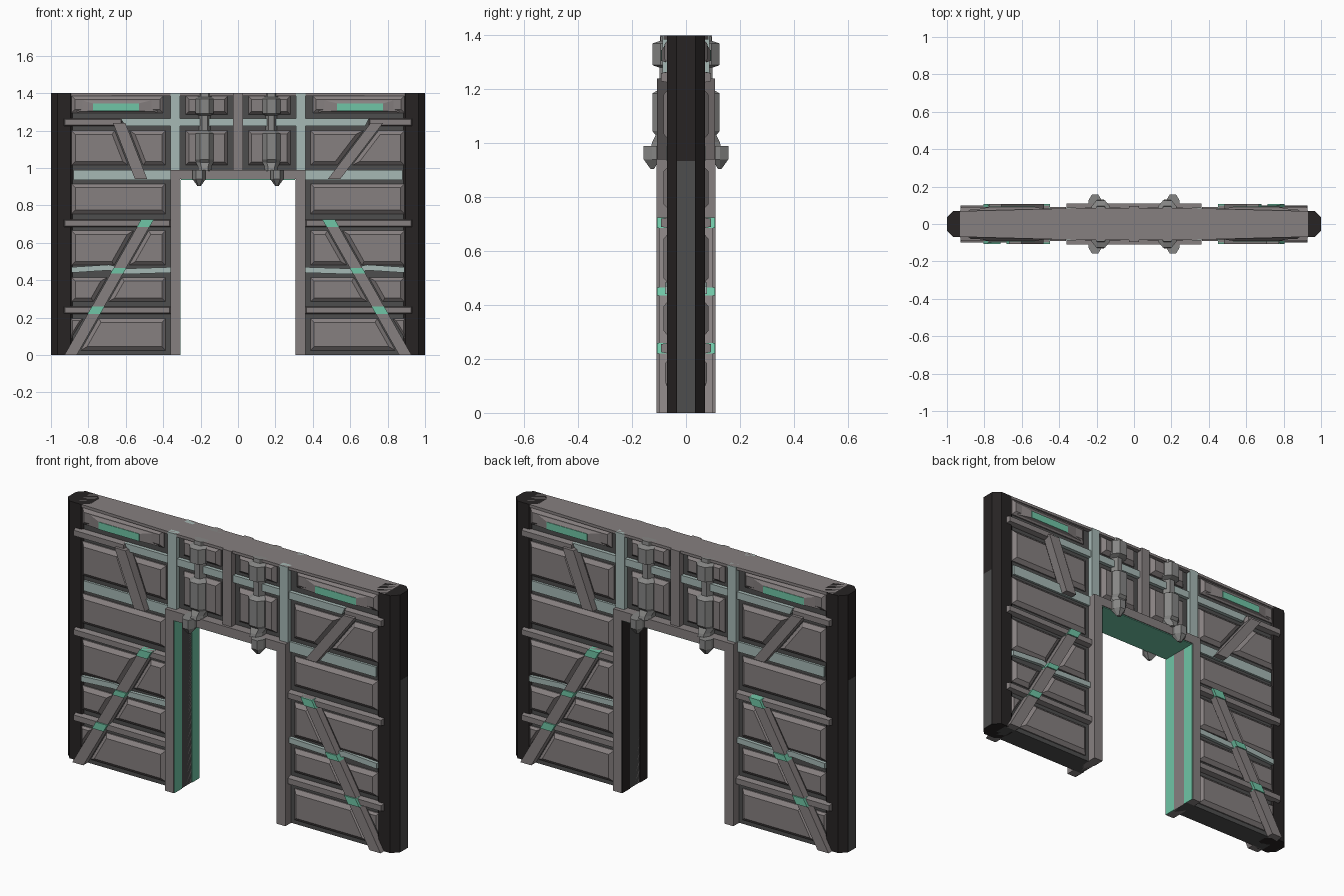
import bpy, bmesh, math
from mathutils import Vector

if "Cube" in bpy.data.objects:
    bpy.data.objects.remove(bpy.data.objects["Cube"])


def material(name, r, g, b):
    m = bpy.data.materials.new(name)
    m.diffuse_color = (r, g, b, 1)
    m.use_nodes = True
    m.node_tree.nodes["Principled BSDF"].inputs["Base Color"].default_value = m.diffuse_color
    return m


STONE = material("warm_grey", .24, .215, .215)
GREY = material("mid_grey", .24, .24, .235)
DARK = material("dark_grey", .075, .075, .075)
BLACK = material("black", .02, .017, .017)
PALE = material("pale_trim", .38, .48, .46)
GREEN = material("green_accent", .16, .56, .38)
front_parts = []


def loft(name, rings, mat):
    """Skin equal-length rings of 3D points and cap both ends."""
    bm = bmesh.new()
    vs = [[bm.verts.new(p) for p in r] for r in rings]
    n = len(vs[0])
    for a, b in zip(vs, vs[1:]):
        for i in range(n):
            bm.faces.new((a[i], a[(i + 1) % n], b[(i + 1) % n], b[i]))
    bm.faces.new(vs[0][::-1])
    bm.faces.new(vs[-1])
    bmesh.ops.recalc_face_normals(bm, faces=bm.faces)
    me = bpy.data.meshes.new(name)
    bm.to_mesh(me)
    bm.free()
    me.materials.append(mat)
    ob = bpy.data.objects.new(name, me)
    bpy.context.collection.objects.link(ob)
    return ob


def box(name, x0, x1, y0, y1, z0, z1, mat):
    r = [(x0, y0), (x1, y0), (x1, y1), (x0, y1)]
    return loft(name, [[(x, y, z) for x, y in r] for z in (z0, z1)], mat)


def inset(pts, d):
    """Offset a convex polygon inwards."""
    p = [Vector(q) for q in pts]
    n = len(p)
    area = sum(p[i].x * p[(i + 1) % n].y - p[i].y * p[(i + 1) % n].x for i in range(n))
    s = 1 if area > 0 else -1
    out = []
    for i in range(n):
        e0 = (p[i] - p[i - 1]).normalized()
        e1 = (p[(i + 1) % n] - p[i]).normalized()
        n0, n1 = Vector((-e0.y, e0.x)) * s, Vector((-e1.y, e1.x)) * s
        out.append(p[i] + (n0 + n1) * d / (1 + n0.dot(n1)))
    return out


def relief(name, pts, depth, mat, bevel=0.0):
    """Raised front plate from an x/z outline, with sloping edges."""
    top = inset(pts, bevel) if bevel else pts
    rings = [[(q[0], -.055, q[1]) for q in pts]]
    if bevel:
        rings.append([(q[0], -.066, q[1]) for q in pts])
    rings.append([(q[0], -depth, q[1]) for q in top])
    ob = loft(name, rings, mat)
    front_parts.append(ob)
    return ob


def rect(s, u0, u1, z0, z1):
    return [(s * u0, z0), (s * u1, z0), (s * u1, z1), (s * u0, z1)]


# dark wall core with the doorway cut out of its outline
outline = [(-.93, 0), (-.31, 0), (-.31, .94), (.31, .94), (.31, 0), (.93, 0), (.93, 1.39), (-.93, 1.39)]
loft("wall_core", [[(x, y, z) for x, z in outline] for y in (-.06, .06)], DARK)

# top cap, slightly narrower at its ends
half = [(-.93, -.068), (-.87, -.07), (-.31, -.085), (.31, -.085), (.87, -.07), (.93, -.068)]
plan = half + [(x, -y) for x, y in reversed(half)]
loft("top_cap", [[(x, y, z) for x, y in plan] for z in (1.385, 1.4)], STONE)

# doorway lintel and green soffit
box("lintel", -.31, .31, -.11, .11, .94, .99, STONE)
box("lintel_soffit", -.306, .306, -.105, .105, .936, .941, GREEN)

for s in (-1, 1):
    # chamfered end posts
    oct_pts = [(-.07, -.035), (-.035, -.07), (.035, -.07), (.07, -.035),
               (.07, .035), (.035, .07), (-.035, .07), (-.07, .035)]
    loft("end_post", [[(s * .93 + x, y, z) for x, y in oct_pts] for z in (0, 1.4)], BLACK)
    box("post_end_plate", s * .99, s * 1.001, -.033, .033, 0, .935, DARK)

    # door jambs with inner lining strips
    box("door_jamb", s * .362, s * .31, -.11, .11, 0, .99, STONE)
    lining = GREEN if s < 0 else BLACK
    for side in (-1, 1):
        box("jamb_lining", s * .312, s * .307, side * .042, side * .108, 0, .938, lining)

    # horizontal beams
    for z in (.22, .685):
        relief("cross_beam", rect(s, .36, .93, z, z + .04), .092, STONE, .005)
    relief("upper_beam", rect(s, .62 if s < 0 else .70, .93, 1.225, 1.265), .092, STONE, .005)
    relief("pale_band", rect(s, .36, .88, .935, .99), .072, PALE)
    kink = [(.89, .455), (.69, .468), (.60, .447), (.36, .455)]
    relief("kinked_band", [(s * u, z + .015) for u, z in kink] +
           [(s * u, z - .015) for u, z in reversed(kink)], .078, PALE)

    # lower diagonal brace with green joints
    def low(z):
        return .895 - .411 * z / .725

    def slanted(c, z0, z1, w):
        return [(s * (c(z0) + w), z0), (s * (c(z0) - w), z0), (s * (c(z1) - w), z1), (s * (c(z1) + w), z1)]

    relief("lower_brace", slanted(low, 0, .725, .033), .1, STONE)
    for z0, z1 in ((.22, .26), (.435, .465), (.685, .725)):
        relief("brace_joint", slanted(low, z0, z1, .034), .107, GREEN)

    # upper diagonal brace, steeper on the left
    top_u, bot_u = (.635, .518) if s < 0 else (.742, .513)

    def high(z):
        return bot_u + (top_u - bot_u) * (z - .94) / .3

    relief("upper_brace", slanted(high, .94, 1.24, .033), .108, STONE)

    # bevelled panels split by the braces
    def split_panels(c, z0, z1, outer=True):
        g = .04
        if outer:
            relief("panel_outer", [(s * .89, z0), (s * (c(z0) + g), z0),
                                   (s * (c(z1) + g), z1), (s * .89, z1)], .084, STONE, .02)
        relief("panel_inner", [(s * .387, z0), (s * (c(z0) - g), z0),
                               (s * (c(z1) - g), z1), (s * .387, z1)], .084, STONE, .02)

    split_panels(high, 1.015, 1.20)
    split_panels(low, .48, .665)
    split_panels(low, .285, .415)
    split_panels(low, .025, .195, outer=False)
    relief("corner_panel", [(s * .895, .195), (s * .827, .195), (s * .895, .085)], .078, STONE, .01)
    relief("wide_panel", rect(s, .387, .89, .755, .915), .084, STONE, .02)

    # top panel with long tapered ends and a green inlay
    a, b = rect(s, .40, .89, 1.295, 1.385), rect(s, .53, .775, 1.305, 1.345)
    relief("top_panel", a, .08, STONE, .018)
    front_parts.append(loft("top_panel_ridge", [[(x, -.075, z) for x, z in rect(s, .43, .86, 1.30, 1.37)],
                                                [(x, -.09, z) for x, z in b]], STONE))
    relief("top_inlay", b, .093, GREEN)

    # lintel zone: side pilasters and panels
    relief("side_pilaster", rect(s, .31, .362, .99, 1.4), .088, PALE)
    relief("lintel_panel", rect(s, .055, .28, 1.015, 1.20), .088, STONE, .018)
    relief("lintel_top_panel", rect(s, .055, .28, 1.285, 1.385), .088, STONE, .018)

    # faceted columns and hanging corbels: (z, half width, depth)
    def faceted(name, cx, sections):
        rings = []
        for z, w, d in sections:
            rings.append([(cx - w, -.05, z), (cx - w, -d + .03, z), (cx - w * .5, -d, z),
                          (cx + w * .5, -d, z), (cx + w, -d + .03, z), (cx + w, -.05, z)])
        front_parts.append(loft(name, rings, GREY))

    faceted("column", s * .178, [(.985, .035, .13), (1.005, .035, .125), (1.03, .048, .112), (1.045, .048, .125),
                                 (1.185, .048, .125), (1.2, .03, .098), (1.28, .03, .098),
                                 (1.29, .048, .125), (1.37, .048, .125), (1.38, .04, .095), (1.4, .04, .093)])
    faceted("corbel", s * .208, [(.94, .035, .157), (.99, .035, .157)])
    front_parts.append(loft("corbel_tip", [
        [(s * .208 + x, y, .94) for x, y in ((-.035, -.1), (-.035, -.127), (-.0175, -.157),
                                             (.0175, -.157), (.035, -.127), (.035, -.1))],
        [(s * .208 + x, y, .905) for x, y in ((-.01, -.118), (-.01, -.125), (-.005, -.132),
                                              (.005, -.132), (.01, -.125), (.01, -.118))]], GREY))

# centre pilaster and the pale band crossing the lintel
relief("centre_pilaster", rect(1, -.027, .027, .99, 1.4), .096, STONE)
relief("lintel_band", [(-.60, 1.225), (.68, 1.225), (.70, 1.265), (-.63, 1.265)], .08, PALE)

# the back repeats the front, turned half a circle
for ob in front_parts:
    back = ob.copy()
    back.name = "back_" + ob.name
    back.rotation_euler[2] = math.pi
    bpy.context.collection.objects.link(back)
